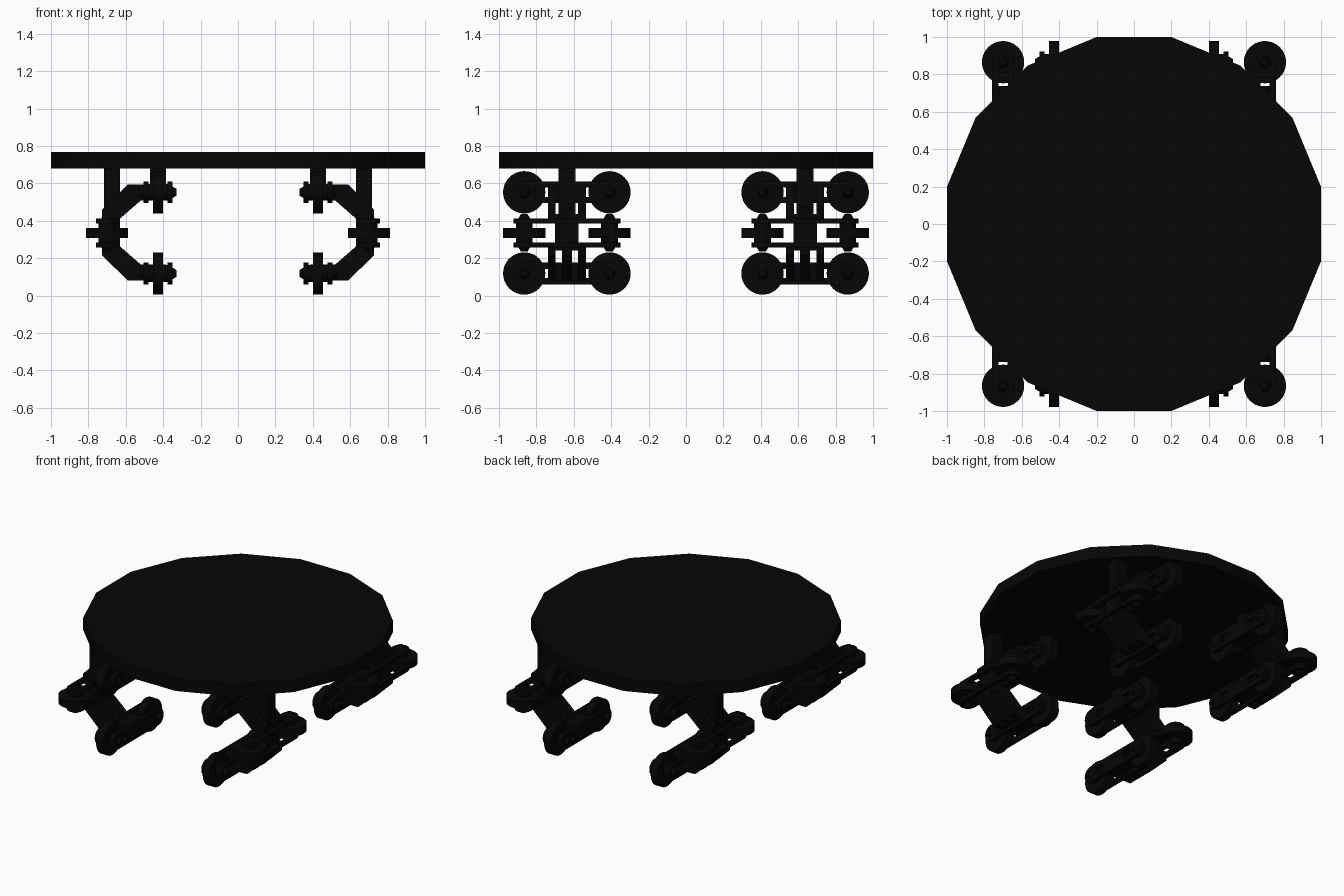
import bpy, bmesh, math
from mathutils import Matrix

old = bpy.data.objects.get("Cube")
if old:
    bpy.data.objects.remove(old, do_unlink=True)

mat = bpy.data.materials.new("near_black")
mat.use_nodes = True
colour = (0.0018, 0.0018, 0.0018, 1)
mat.diffuse_color = colour
mat.node_tree.nodes["Principled BSDF"].inputs["Base Color"].default_value = colour

Y_C = 0.637      # distance of each truck from the middle
REACH = 0.228    # wheel offset from the truck centre


def finish(bm, name, mats=(Matrix(),)):
    """Store the mesh once and place a copy at each transform."""
    bmesh.ops.recalc_face_normals(bm, faces=bm.faces)
    mesh = bpy.data.meshes.new(name)
    bm.to_mesh(mesh)
    bm.free()
    mesh.materials.append(mat)
    for i, m in enumerate(mats):
        ob = bpy.data.objects.new(f"{name}_{i + 1}", mesh)
        bpy.context.collection.objects.link(ob)
        ob.matrix_world = m
    bpy.ops.object.select_all(action='DESELECT')
    ob.select_set(True)
    bpy.context.view_layer.objects.active = ob
    bpy.ops.object.shade_smooth_by_angle(angle=math.radians(35))


def box(bm, x0, x1, y0, y1, z0, z1, frame=Matrix()):
    m = (frame @ Matrix.Translation(((x0 + x1) / 2, (y0 + y1) / 2, (z0 + z1) / 2))
         @ Matrix.Diagonal((x1 - x0, y1 - y0, z1 - z0, 1)))
    bmesh.ops.create_cube(bm, size=1, matrix=m)


def cyl(bm, m, r, w0, w1, r2=None, seg=32):
    """Disc along local z from w0 to w1."""
    bmesh.ops.create_cone(bm, cap_ends=True, segments=seg, radius1=r,
                          radius2=r if r2 is None else r2, depth=w1 - w0,
                          matrix=m @ Matrix.Translation((0, 0, (w0 + w1) / 2)))


def prism(bm, pts, y0, y1):
    """Extrude an x-z outline along y."""
    f = bm.faces.new([bm.verts.new((x, y0, z)) for x, z in pts])
    out = bmesh.ops.extrude_face_region(bm, geom=[f], use_keep_orig=True)
    bmesh.ops.translate(bm, vec=(0, y1 - y0, 0),
                        verts=[v for v in out["geom"] if isinstance(v, bmesh.types.BMVert)])


# Four trucks: two per side, the far side turned half a circle
TRUCKS = [Matrix.Rotation(a, 4, 'Z') @ Matrix.Translation((0, s * Y_C, 0))
          for a in (0, math.pi) for s in (-1, 1)]

# Sixteen-sided top plate
bm = bmesh.new()
cyl(bm, Matrix.Rotation(math.pi / 16, 4, 'Z'), 1 / math.cos(math.pi / 16), 0.68, 0.767, seg=16)
finish(bm, "round_platform")

# Posts that hang each truck from the plate
bm = bmesh.new()
box(bm, 0.63, 0.717, -0.045, 0.045, 0.42, 0.69)
box(bm, 0.385, 0.47, -0.045, 0.045, 0.58, 0.69)
finish(bm, "hanger_posts", TRUCKS)

# C-shaped bracket: two arms, ribbed diagonals and a narrower back
bm = bmesh.new()
for s in (1, -1):
    z_in, z_mid, z_low, z_out = (0.337 + s * d for d in (0.171, 0.123, 0.075, 0.257))
    box(bm, 0.385, 0.53, -0.102, 0.102, min(z_in, z_out), max(z_in, z_out))
    diagonal = [(0.52, z_out), (0.588, z_out), (0.727, z_mid),
                (0.727, z_low), (0.63, z_low), (0.52, z_in)]
    for y0, y1 in ((-0.102, -0.06), (-0.027, 0.027), (0.06, 0.102)):
        prism(bm, diagonal, y0, y1)
box(bm, 0.63, 0.727, -0.063, 0.063, 0.24, 0.435)
finish(bm, "c_bracket", TRUCKS)

# Wheel pairs: upper and lower roll on x axles, the middle on z axles
turn = Matrix.Rotation(math.pi / 2, 4, 'Y')
PAIRS = {
    "upper": Matrix.Translation((0.428, 0, 0.552)) @ turn,
    "lower": Matrix.Translation((0.428, 0, 0.118)) @ turn,
    "middle": Matrix.Translation((0.70, 0, 0.335)),
}
for label, frame in PAIRS.items():
    hubs = [frame @ Matrix.Translation((0, s * REACH, 0)) for s in (-1, 1)]

    # Wheels
    bm = bmesh.new()
    for hub in hubs:
        cyl(bm, hub, 0.113, -0.027, 0.027, seg=40)
    finish(bm, f"{label}_wheels", TRUCKS)

    # Axles with spacers and tapered ends
    bm = bmesh.new()
    for hub in hubs:
        cyl(bm, hub, 0.045, -0.055, 0.055)
        cyl(bm, hub, 0.035, 0.07, 0.1, r2=0.018)
        cyl(bm, hub, 0.018, -0.1, -0.07, r2=0.035)
    finish(bm, f"{label}_axles", TRUCKS)

    # Link plates: round ends joined by two slim rails and a centre web
    bm = bmesh.new()
    for w in (-0.077, 0.051):
        for hub in hubs:
            cyl(bm, hub, 0.058, w, w + 0.026)
        for x0 in (-0.058, 0.025):
            box(bm, x0, x0 + 0.033, -REACH, REACH, w, w + 0.026, frame)
        box(bm, -0.045, 0.045, -0.1, 0.1, w + 0.001, w + 0.025, frame)
    finish(bm, f"{label}_link_plates", TRUCKS)
